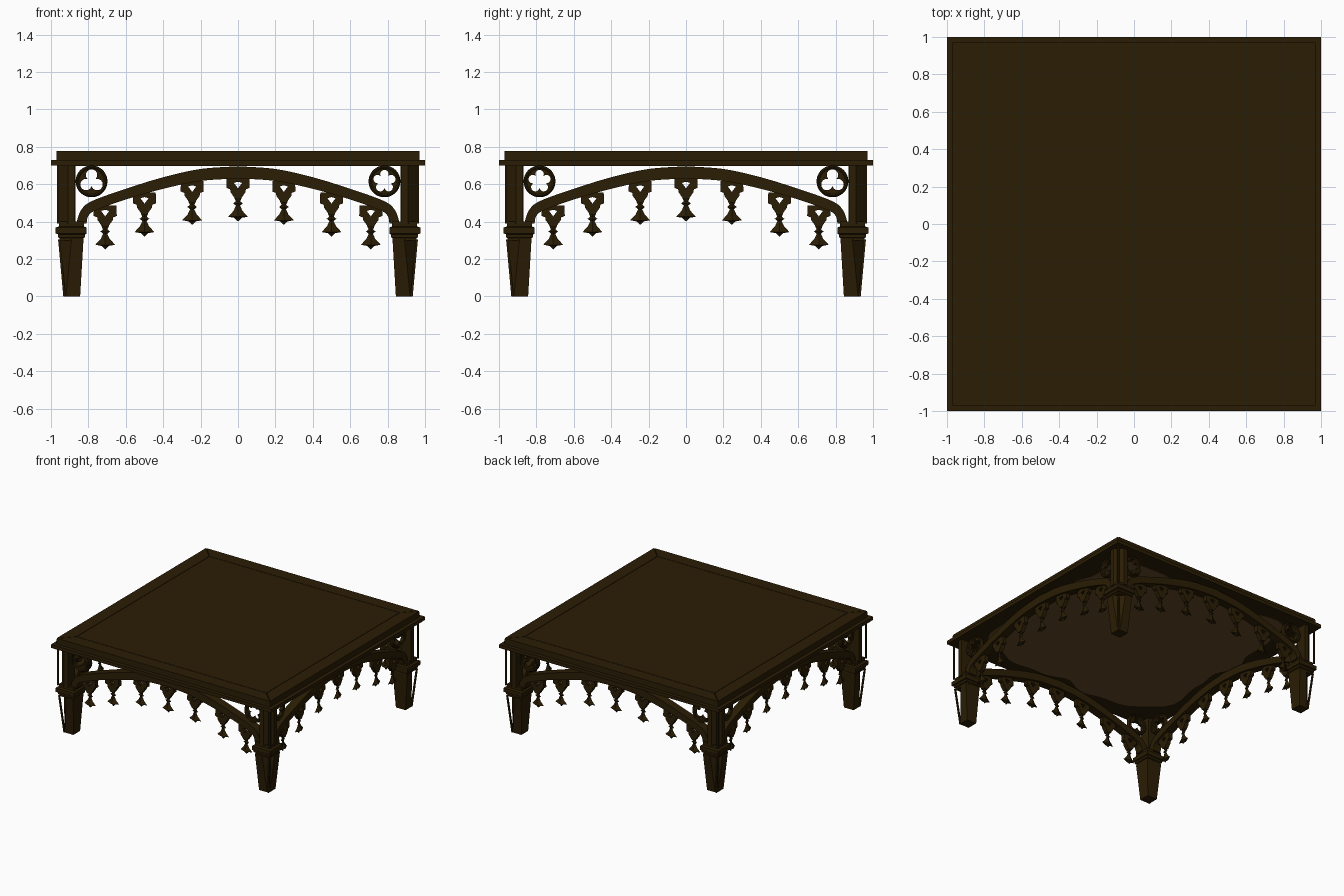
import bpy, bmesh, math
from mathutils import Matrix, Vector

cube = bpy.data.objects.get("Cube")
if cube:
    bpy.data.objects.remove(cube)


def material(name, rgb):
    m = bpy.data.materials.new(name)
    m.use_nodes = True
    m.diffuse_color = (*rgb, 1)
    bsdf = m.node_tree.nodes["Principled BSDF"]
    bsdf.inputs["Base Color"].default_value = (*rgb, 1)
    bsdf.inputs["Roughness"].default_value = 0.8
    return m


wood = material("dark_wood", (0.0235, 0.0122, 0.0012))
lining = material("underside_brown", (0.125, 0.065, 0.02))


def finish(name, bm, mat=wood, turn=0, at=(0, 0, 0), smooth=False):
    """Turn the mesh into an object, placed locally and then turned by quarter turns."""
    bmesh.ops.recalc_face_normals(bm, faces=bm.faces)
    place = Matrix.Rotation(turn * math.pi / 2, 4, "Z") @ Matrix.Translation(at)
    bmesh.ops.transform(bm, matrix=place, verts=bm.verts)
    mesh = bpy.data.meshes.new(name)
    bm.to_mesh(mesh)
    bm.free()
    mesh.materials.append(mat)
    obj = bpy.data.objects.new(name, mesh)
    bpy.context.collection.objects.link(obj)
    if smooth:
        bpy.ops.object.select_all(action="DESELECT")
        obj.select_set(True)
        bpy.context.view_layer.objects.active = obj
        bpy.ops.object.shade_smooth_by_angle(angle=math.radians(35))
    return obj


def loft(bm, rings):
    """Skin closed rings of points, capped at both ends."""
    loops = [[bm.verts.new(p) for p in ring] for ring in rings]
    for a, b in zip(loops, loops[1:]):
        n = len(a)
        for i in range(n):
            j = (i + 1) % n
            bm.faces.new((a[i], a[j], b[j], b[i]))
    bm.faces.new(loops[0])
    bm.faces.new(loops[-1])


def prism(bm, outline, depth):
    """Extrude an x-z outline evenly to both sides of y = 0."""
    loft(bm, [[(x, y, z) for x, z in outline] for y in (-depth / 2, depth / 2)])


def square(c, h, z, cut=0):
    """Square ring whose outer corner can be cut away."""
    a, b = c - h, c + h
    ring = [(b, a, z), (b, b, z), (a, b, z)]
    return ring + ([(a, a + cut, z), (a + cut, a, z)] if cut else [(a, a, z)])


def smooth_path(points, steps=5):
    """Catmull-Rom path through a few points."""
    pts = [Vector(p) for p in points]
    pts = [pts[0] * 2 - pts[1]] + pts + [pts[-1] * 2 - pts[-2]]
    out = []
    for a, b, c, d in zip(pts, pts[1:], pts[2:], pts[3:]):
        for s in range(steps):
            t = s / steps
            out.append(0.5 * (2 * b + (c - a) * t + (2 * a - 5 * b + 4 * c - d) * t**2
                              + (3 * b - a - 3 * c + d) * t**3))
    return out + [pts[-2]]


# Table top: stepped edge carrying a centre panel
bm = bmesh.new()
loft(bm, [square(0, 1, 0.70), square(0, 1, 0.728), square(0, 0.97, 0.728),
          square(0, 0.97, 0.768)])
finish("table_top", bm)
bm = bmesh.new()
loft(bm, [square(0, 0.862, z) for z in (0.768, 0.776)])
finish("top_panel", bm)

# Underside lining with a wavy edge
bm = bmesh.new()
edge = []
for i in range(96):
    t = math.tau * i / 96
    c, s = math.cos(t), math.sin(t)
    r = 0.86 / (abs(c)**7 + abs(s)**7)**(1 / 7) + 0.03 * math.sin(9 * t) + 0.018 * math.sin(17 * t + 1)
    edge.append((r * c, r * s))
loft(bm, [[(x, y, z) for x, y in edge] for z in (0.698, 0.7005)])
finish("underside_lining", bm, lining)

# Arch outlines, left half then mirrored
upper = smooth_path([(-0.865, 0.39), (-0.84, 0.46), (-0.78, 0.51), (-0.6, 0.575),
                     (-0.4, 0.637), (-0.2, 0.681), (0, 0.696)])
lower = smooth_path([(-0.81, 0.39), (-0.80, 0.43), (-0.76, 0.46), (-0.6, 0.518),
                     (-0.4, 0.575), (-0.2, 0.617), (0, 0.631)])


def mirrored(path):
    return [tuple(p) for p in path] + [(-p.x, p.y) for p in reversed(path[:-1])]


SIDE_Y = -0.905


def pendant(turn, x, z):
    bm = bmesh.new()
    # Forked bracket with a gap in the middle, and a slim neck
    arm = [(-0.06, 0.235), (-0.062, 0.178), (-0.042, 0.17), (-0.04, 0.155), (-0.014, 0.118),
           (0.004, 0.118), (0.004, 0.17), (-0.022, 0.205), (0.004, 0.212), (0.004, 0.235)]
    for side in (1, -1):
        prism(bm, [(side * px, pz) for px, pz in arm], 0.034)
    # Knot and pointed drop
    shape = [(0.002, 0), (0.02, 0.018), (0.053, 0.024), (0.024, 0.055), (0.011, 0.083),
             (0.026, 0.095), (0.012, 0.106), (0.02, 0.124)]
    loft(bm, [[(r * math.cos(k * math.pi / 2), 0.45 * r * math.sin(k * math.pi / 2), h)
               for k in range(4)] for r, h in shape])
    finish("pendant", bm, turn=turn, at=(x, SIDE_Y, z))


def roundel(turn, x, lobes):
    """Pierced disc with a lobed hole inside a round moulding."""
    dist, rad = (0.034, 0.0305) if lobes == 3 else (0.038, 0.0228)
    n, step = 60, math.tau / lobes
    hole, rim = [], []
    for i in range(n):
        t = math.tau * i / n
        off = (t + step / 2) % step - step / 2
        r = dist * math.cos(off) + math.sqrt(rad**2 - (dist * math.sin(off))**2)
        way = Vector((math.sin(t), math.cos(t)))
        hole.append(way * r)
        rim.append(way * 0.074)
    bm = bmesh.new()
    rings = [[bm.verts.new((p.x, y, p.y)) for p in path]
             for path, y in ((hole, -0.012), (rim, -0.012), (rim, 0.012), (hole, 0.012))]
    # Round moulding
    tube = []
    for k in range(8):
        a = math.tau * k / 8
        s = (0.075 + 0.01 * math.cos(a)) / 0.074
        tube.append([bm.verts.new((p.x * s, 0.02 * math.sin(a), p.y * s)) for p in rim])
    for group in (rings, tube):
        for a, b in zip(group, group[1:] + group[:1]):
            for i in range(n):
                j = (i + 1) % n
                bm.faces.new((a[i], a[j], b[j], b[i]))
    finish("roundel", bm, turn=turn, at=(x, SIDE_Y, 0.615), smooth=True)


drops = [(0, 0.402), (0.245, 0.383), (0.5, 0.32), (0.71, 0.252)]

for turn in range(4):
    # Mitred frame board around the top panel, with fine joints
    bm = bmesh.new()
    loft(bm, [[(-0.967, -0.97, z), (0.967, -0.97, z), (0.863, -0.866, z), (-0.863, -0.866, z)]
              for z in (0.768, 0.776)])
    finish("top_frame_board", bm, turn=turn)

    # Leg at one corner: tapered foot, collar and upper post
    bm = bmesh.new()
    loft(bm, [square(-0.888, 0.044, 0, 0.012), square(-0.893, 0.067, 0.305, 0.07)])
    finish("leg_foot", bm, turn=turn)
    bm = bmesh.new()
    loft(bm, [square(-0.89, 0.064, 0.30), square(-0.89, 0.064, 0.312), square(-0.89, 0.073, 0.316),
              square(-0.89, 0.073, 0.332), square(-0.892, 0.083, 0.336), square(-0.892, 0.083, 0.368),
              square(-0.89, 0.066, 0.374), square(-0.89, 0.066, 0.40)])
    finish("leg_collar", bm, turn=turn)
    bm = bmesh.new()
    loft(bm, [square(-0.917, 0.046, z, 0.055) for z in (0.39, 0.705)])
    finish("leg_post", bm, turn=turn)

    # Slim corner strips standing off the post and foot
    bm = bmesh.new()
    loft(bm, [square(-0.962, 0.006, z) for z in (0.39, 0.705)])
    loft(bm, [square(-0.928, 0.006, 0), square(-0.956, 0.006, 0.305)])
    finish("corner_strip", bm, turn=turn)

    # Arch between the legs
    bm = bmesh.new()
    prism(bm, mirrored(upper) + mirrored(lower)[::-1], 0.07)
    finish("arch", bm, turn=turn, at=(0, SIDE_Y, 0), smooth=True)

    # Hanging pendants
    for x, z in drops:
        for side in ((1, -1) if x else (1,)):
            pendant(turn, side * x, z)

    # Pierced roundels in the upper corners
    left, right = (3, 5) if turn in (0, 3) else (5, 3)
    roundel(turn, -0.783, left)
    roundel(turn, 0.783, right)
